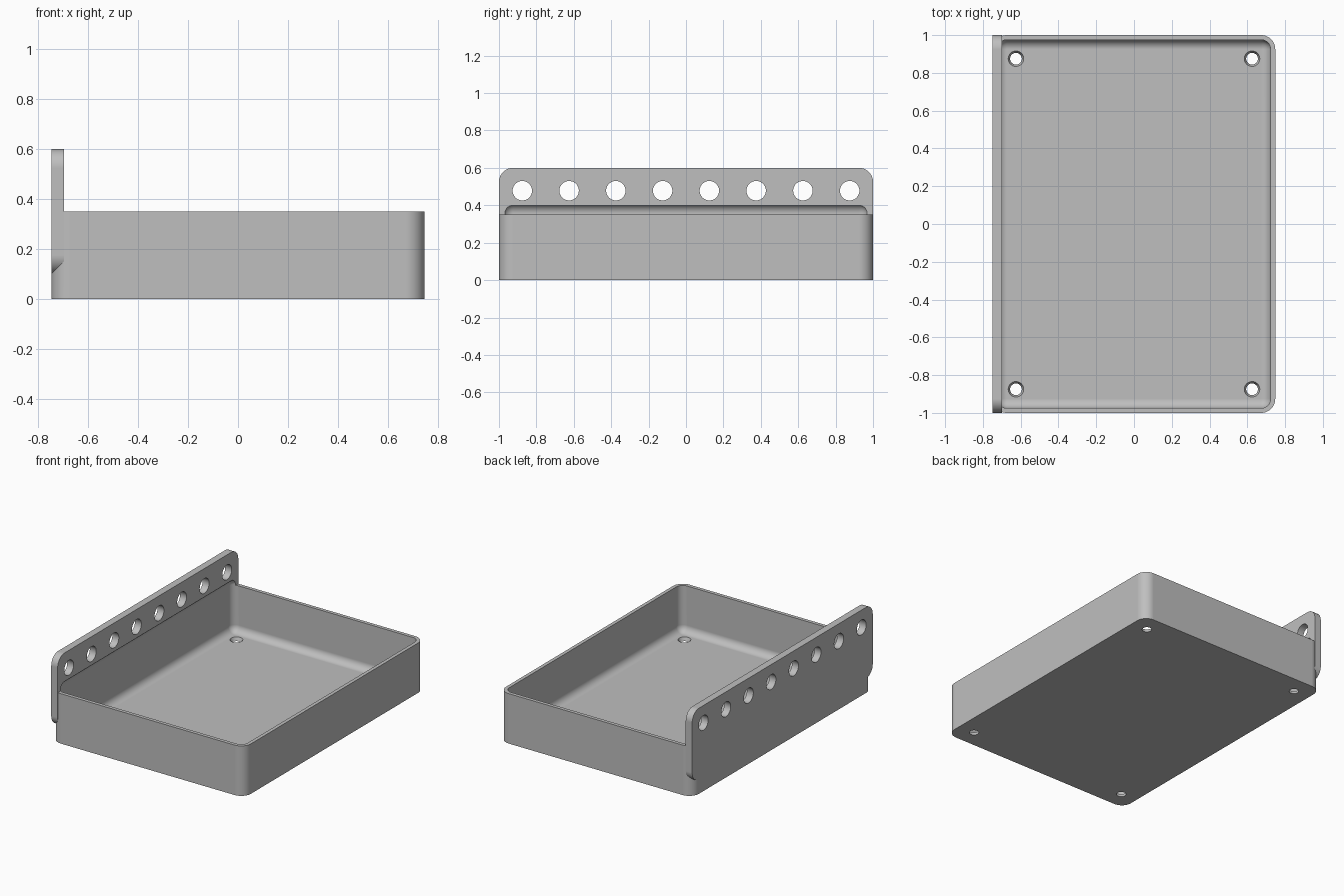
import bpy, bmesh, math
from mathutils import Matrix, Vector

cube = bpy.data.objects.get("Cube")
if cube:
    bpy.data.objects.remove(cube, do_unlink=True)

# Main dimensions
HX, HY = 0.748, 1.0
RIM, TOP = 0.35, 0.6
WALL, PLATE = 0.025, 0.05
R_OUT, R_IN = 0.075, 0.05

grey = bpy.data.materials.new("plain grey")
grey.use_nodes = True
COLOUR = (0.52, 0.52, 0.52, 1)
grey.diffuse_color = COLOUR
grey.node_tree.nodes["Principled BSDF"].inputs["Base Color"].default_value = COLOUR


def make_object(name, bm):
    bmesh.ops.recalc_face_normals(bm, faces=bm.faces)
    mesh = bpy.data.meshes.new(name)
    bm.to_mesh(mesh)
    bm.free()
    mesh.materials.append(grey)
    obj = bpy.data.objects.new(name, mesh)
    bpy.context.collection.objects.link(obj)
    return obj


def rounded_block(name, low, high, radius, axis=None):
    """Block with the edges along one axis rounded, or all edges if axis is None."""
    low, high = Vector(low), Vector(high)
    bm = bmesh.new()
    bmesh.ops.create_cube(bm, size=1)
    bmesh.ops.scale(bm, vec=high - low, verts=bm.verts)
    bmesh.ops.translate(bm, vec=(low + high) / 2, verts=bm.verts)
    edges = [e for e in bm.edges if axis is None
             or abs((e.verts[0].co - e.verts[1].co).normalized()[axis]) > 0.9]
    bmesh.ops.bevel(bm, geom=edges, offset=radius, segments=10, profile=0.5,
                    affect='EDGES', clamp_overlap=True)
    return make_object(name, bm)


def add_cone(bm, centre, r1, r2, depth, rotation=Matrix()):
    bmesh.ops.create_cone(bm, cap_ends=True, segments=40, radius1=r1, radius2=r2,
                          depth=depth, matrix=Matrix.Translation(centre) @ rotation)


def combine(target, other, operation):
    mod = target.modifiers.new(operation.lower(), 'BOOLEAN')
    mod.object, mod.operation, mod.solver = other, operation, 'EXACT'
    bpy.context.view_layer.objects.active = target
    bpy.ops.object.modifier_apply(modifier=mod.name)
    bpy.data.objects.remove(other, do_unlink=True)


# Tray body and the upright hanging plate along its right side
tray = rounded_block("tray_with_hanging_plate", (-HX, -HY, 0), (HX, HY, RIM), R_OUT, 2)
plate = rounded_block("hanging_plate", (-HX, -HY, 0.1), (PLATE - HX, HY, TOP), R_OUT, 0)
combine(tray, plate, 'UNION')

# Rounded hollow, which also undercuts the plate
hollow = rounded_block("hollow_cutter", (WALL - HX, WALL - HY, WALL),
                       (HX - WALL, HY - WALL, 0.407), R_IN)
combine(tray, hollow, 'DIFFERENCE')

# Row of hanging holes and four tapered floor holes
holes = bmesh.new()
turn = Matrix.Rotation(math.pi / 2, 4, 'Y')
for i in range(8):
    add_cone(holes, (PLATE / 2 - HX, -0.875 + i * 0.25, 0.478), 0.052, 0.052, 0.2, turn)
for x in (-0.625, 0.625):
    for y in (-0.875, 0.875):
        add_cone(holes, (x, y, WALL / 2), 0.026, 0.046, 0.05)
combine(tray, make_object("hole_cutter", holes), 'DIFFERENCE')

# Smooth fillets with crisp edges
bpy.ops.object.select_all(action='DESELECT')
tray.select_set(True)
bpy.context.view_layer.objects.active = tray
bpy.ops.object.shade_smooth_by_angle(angle=math.radians(30))
weighted = tray.modifiers.new("weighted_normals", 'WEIGHTED_NORMAL')
weighted.keep_sharp = True
